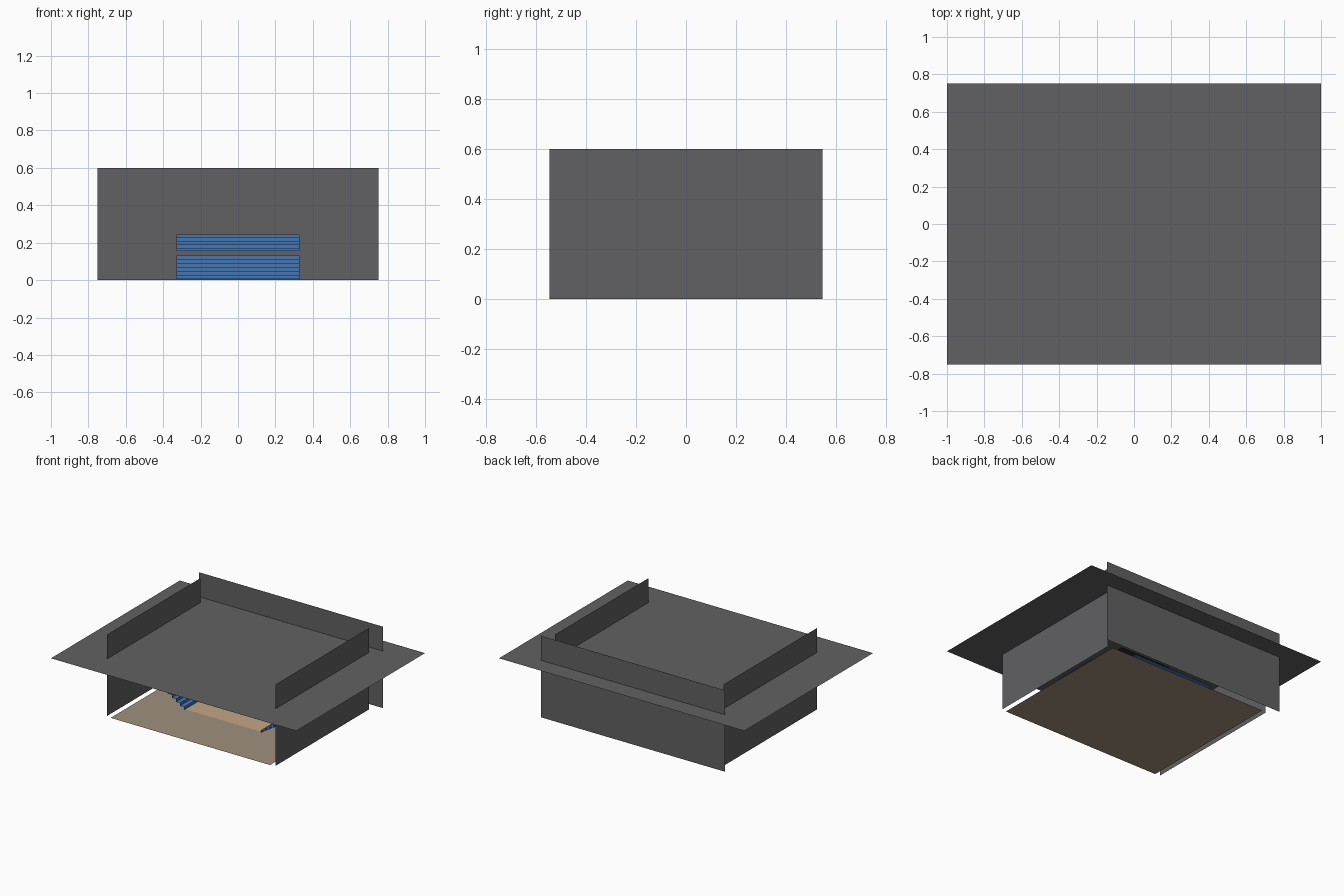
import bpy, math
from mathutils import Matrix, Vector

if "Cube" in bpy.data.objects:
    bpy.data.objects.remove(bpy.data.objects["Cube"])


def material(name, rgb):
    m = bpy.data.materials.new(name)
    m.diffuse_color = (*rgb, 1)
    m.use_nodes = True
    m.node_tree.nodes["Principled BSDF"].inputs["Base Color"].default_value = m.diffuse_color
    return m


DARK = material("dark_grey", (0.12, 0.12, 0.125))
TAN = material("concourse_tan", (0.35, 0.28, 0.21))
WOOD = material("court_wood", (0.55, 0.38, 0.23))
BLUE = material("seat_blue", (0.06, 0.18, 0.45))
BLACK = material("black", (0.02, 0.02, 0.02))


def mesh_object(name, verts, faces, mat):
    me = bpy.data.meshes.new(name)
    me.from_pydata(verts, [], faces)
    me.materials.append(mat)
    ob = bpy.data.objects.new(name, me)
    bpy.context.collection.objects.link(ob)
    return ob


def panel(name, centre, u, v, mat):
    """Single flat panel spanned by half-vectors u and v."""
    c, u, v = Vector(centre), Vector(u), Vector(v)
    return mesh_object(name, [c - u - v, c + u - v, c + u + v, c - u + v],
                       [(0, 1, 2, 3)], mat)


def stand(name, half_len, start, z0, rows, depth, rise, angle):
    """Stepped seating sheet rising along +y, then turned about z."""
    profile = [(start, z0)]
    for i in range(rows):
        profile.append((start + i * depth, z0 + (i + 1) * rise))
        profile.append((start + (i + 1) * depth, z0 + (i + 1) * rise))
    verts = []
    for y, z in profile:
        verts += [(-half_len, y, z), (half_len, y, z)]
    faces = [(2 * i, 2 * i + 1, 2 * i + 3, 2 * i + 2)
             for i in range(len(profile) - 1)]
    ob = mesh_object(name, verts, faces, BLUE)
    ob.data.transform(Matrix.Rotation(angle, 4, 'Z'))
    return ob


# Floor, playing court and roof
panel("floor", (0, 0, 0), (0.65, 0, 0), (0, 0.555, 0), TAN)
panel("court", (0, 0, 0.004), (0.31, 0, 0), (0, 0.165, 0), WOOD)
panel("roof", (0, 0, 0.42), (1, 0, 0), (0, 0.75, 0), DARK)

# Outer walls, open at the front
panel("back_wall", (0, 0.615, 0.3), (0.75, 0, 0), (0, 0, 0.3), DARK)
for side, label in ((-1, "left"), (1, "right")):
    panel(label + "_wall", (side * 0.687, 0, 0.3), (0, -side * 0.547, 0),
          (0, 0, 0.3), DARK)

# Lower and upper seating on three sides
for label, half_len, near, angle in (("back", 0.33, 0.215, 0),
                                     ("left", 0.18, 0.315, math.pi / 2),
                                     ("right", 0.18, 0.315, -math.pi / 2)):
    stand(label + "_lower_seating", half_len, near, 0.005, 6, 0.033, 0.021, angle)
    stand(label + "_upper_seating", half_len, near + 0.2, 0.155, 5, 0.034, 0.018, angle)

# Hanging panel above the court
panel("lighting_panel", (0, 0, 0.36), (0.21, 0, 0), (0, 0.12, 0), BLACK)
